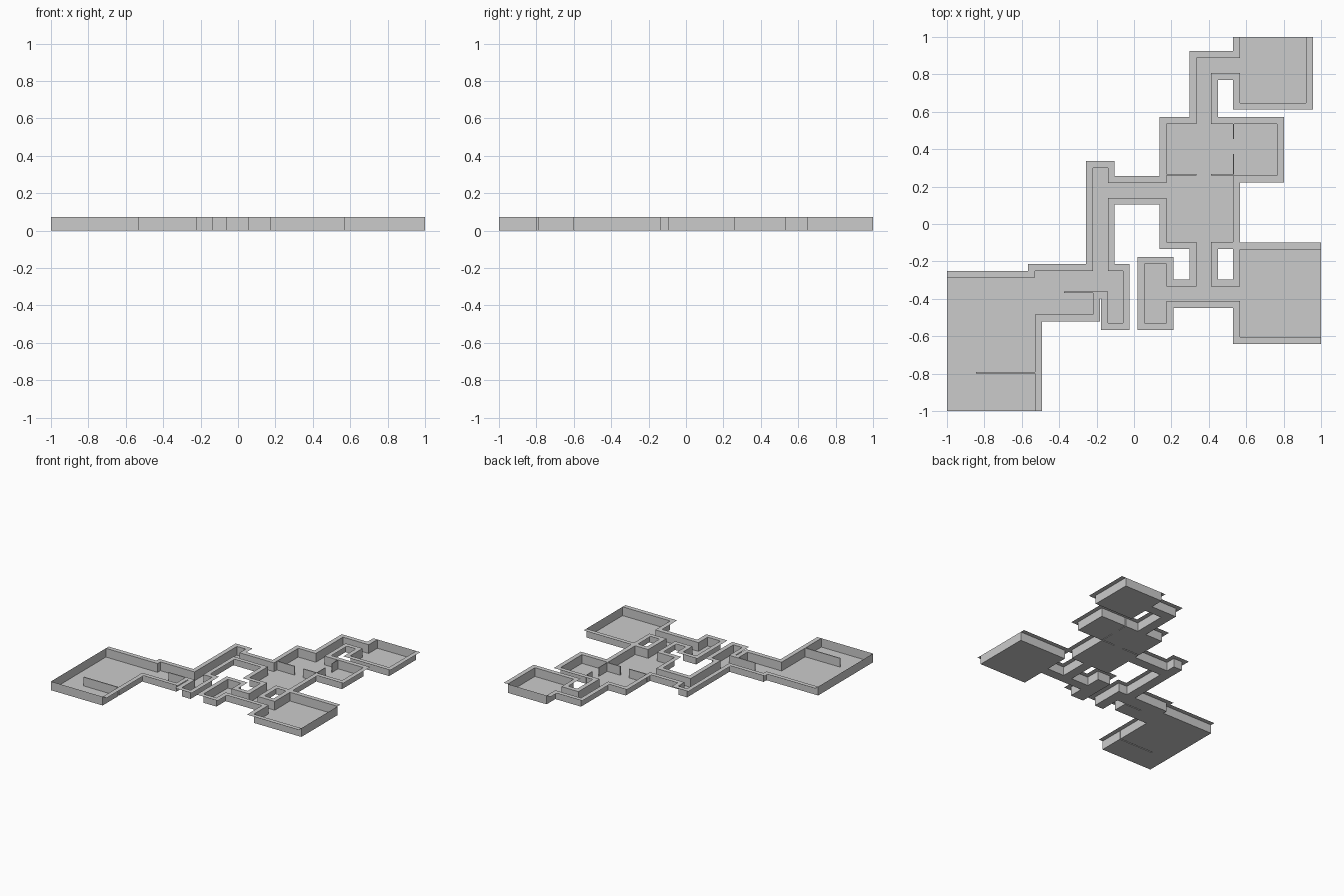
import bpy, bmesh

if "Cube" in bpy.data.objects:
    bpy.data.objects.remove(bpy.data.objects["Cube"])

H = 0.072      # wall height
RIM = 0.037    # width of the ledge around the walls

# Floor areas as (x0, y0, x1, y1); thin gaps between them become partitions
AREAS = [
    # north-east room and its bent corridor
    (.567, .648, .92, 1), (.333, .808, .567, .887), (.333, .535, .412, .808),
    # north hall, side room and doorways
    (.173, .266, .53, .535), (.535, .258, .765, .535),
    (.53, .375, .535, .455), (.333, .258, .412, .266),
    # central hall, west corridors
    (.173, -.097, .53, .258), (-.14, .14, .173, .22), (-.22, -.25, -.14, .30),
    # west split room
    (-.53, -.361, -.06, -.25), (-.14, -.53, -.06, -.361),
    (-.53, -.485, -.22, -.369), (-.53, -.369, -.375, -.361),
    # south-west room
    (-1, -.79, -.53, -.287), (-1, -.798, -.845, -.79), (-1, -1, -.53, -.798),
    # south corridors, closet and south-east room
    (.057, -.53, .175, -.213), (.175, -.412, .567, -.333),
    (.333, -.333, .412, -.097), (.567, -.605, 1, -.135),
]


def clip(v):
    return round(max(-1, min(1, v)), 4)


LEDGES = [(clip(a - RIM), clip(b - RIM), clip(c + RIM), clip(d + RIM))
          for a, b, c, d in AREAS]
XS = sorted({v for r in AREAS + LEDGES for v in (r[0], r[2])})
YS = sorted({v for r in AREAS + LEDGES for v in (r[1], r[3])})


def cells(rects):
    """Grid cells covered by the union of rectangles."""
    out = set()
    for a, b, c, d in rects:
        for i in range(XS.index(a), XS.index(c)):
            for j in range(YS.index(b), YS.index(d)):
                out.add((i, j))
    return out


def make(name, quads):
    bm = bmesh.new()
    for q in quads:
        bm.faces.new([bm.verts.new(p) for p in q])
    bmesh.ops.remove_doubles(bm, verts=bm.verts, dist=1e-5)
    bmesh.ops.dissolve_limit(bm, angle_limit=0.01, verts=bm.verts, edges=bm.edges)
    bmesh.ops.triangulate(bm, faces=[f for f in bm.faces if len(f.verts) > 4])
    me = bpy.data.meshes.new(name)
    bm.to_mesh(me)
    bm.free()
    bpy.context.collection.objects.link(bpy.data.objects.new(name, me))


def flat(i, j, z):
    return [(XS[i], YS[j], z), (XS[i + 1], YS[j], z),
            (XS[i + 1], YS[j + 1], z), (XS[i], YS[j + 1], z)]


floor = cells(AREAS)
rim = cells(LEDGES) - floor

# Walls stand on every floor edge and face into the room
walls = []
for i, j in sorted(floor):
    c = flat(i, j, 0)
    for k, (di, dj) in enumerate([(0, -1), (1, 0), (0, 1), (-1, 0)]):
        if (i + di, j + dj) not in floor:
            p, q = c[k], c[(k + 1) % 4]
            walls.append([q, p, (p[0], p[1], H), (q[0], q[1], H)])

make("floor", [flat(i, j, 0) for i, j in sorted(floor)])
make("walls", walls)
make("top_ledge", [flat(i, j, H) for i, j in sorted(rim)])
